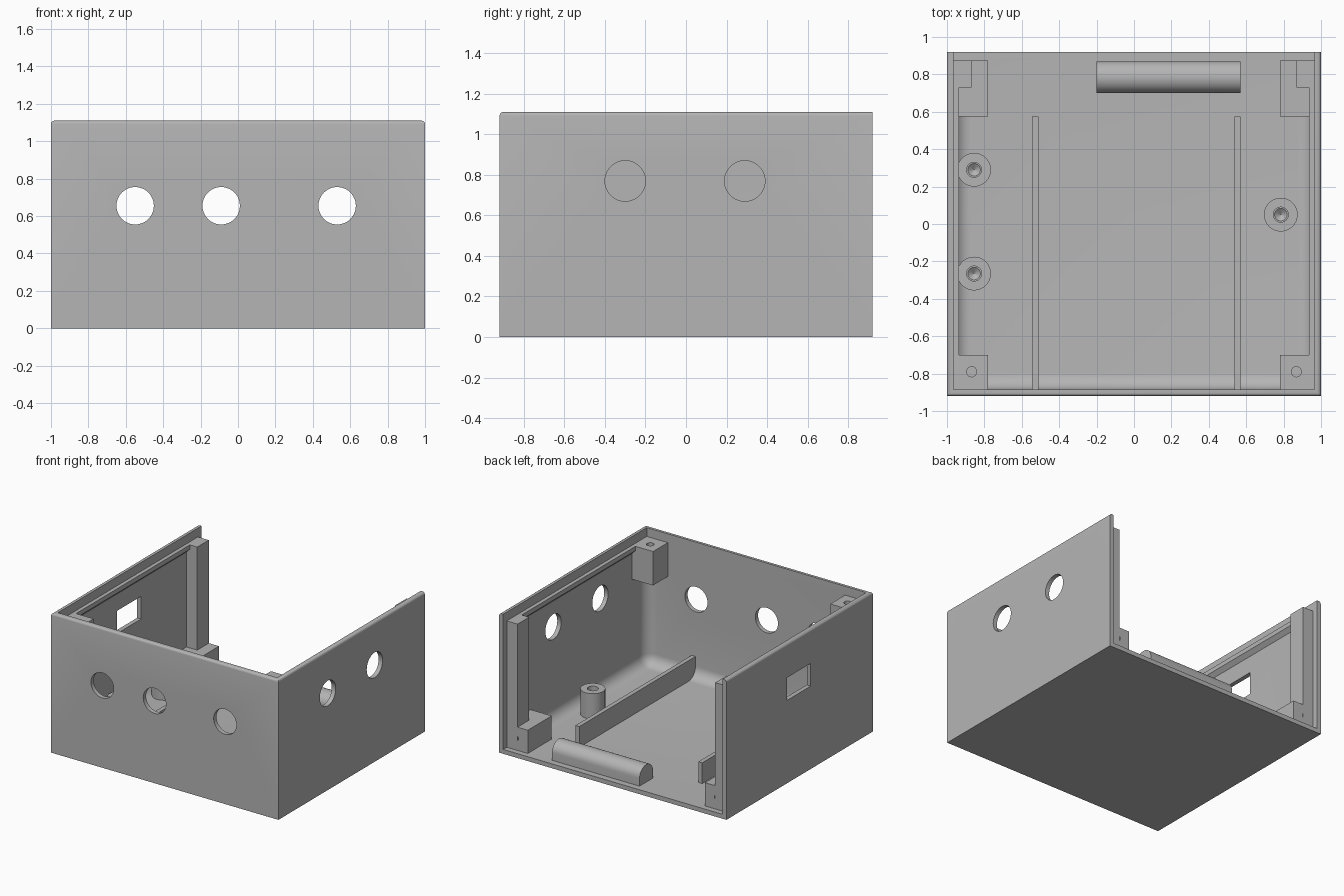
import bpy, bmesh, math
from mathutils import Matrix, Vector

cube = bpy.data.objects.get("Cube")
if cube:
    bpy.data.objects.remove(cube, do_unlink=True)

grey = bpy.data.materials.new("plain grey plastic")
grey.use_nodes = True
tone = (0.46, 0.46, 0.46, 1)
grey.diffuse_color = tone
grey.node_tree.nodes["Principled BSDF"].inputs["Base Color"].default_value = tone

HX, HY, H = 1.0, 0.92, 1.11      # half width, half depth, height
WALL, LEDGE, BACK = 0.035, 1.04, 0.875
IX, IY = HX - WALL, HY - WALL    # inner faces


def finish(name, bm):
    bmesh.ops.recalc_face_normals(bm, faces=bm.faces)
    mesh = bpy.data.meshes.new(name)
    bm.to_mesh(mesh)
    bm.free()
    mesh.materials.append(grey)
    ob = bpy.data.objects.new(name, mesh)
    bpy.context.collection.objects.link(ob)
    return ob


def box(name, x, y, z, radius=0, segments=4, rule=None):
    """Box from min/max pairs; edges accepted by the rule are rounded."""
    bm = bmesh.new()
    bmesh.ops.create_cube(bm, size=1)
    for v in bm.verts:
        v.co = Vector([r[0] if c < 0 else r[1] for c, r in zip(v.co, (x, y, z))])
    if rule:
        edges = [e for e in bm.edges if rule((e.verts[0].co + e.verts[1].co) / 2)]
        bmesh.ops.bevel(bm, geom=edges, offset=radius, segments=segments,
                        profile=0.5, affect='EDGES')
    return finish(name, bm)


def cylinder(name, centre, radius, depth, axis='Z', tip=None, segments=40):
    bm = bmesh.new()
    turn = {'X': Matrix.Rotation(math.pi / 2, 4, 'Y'),
            'Y': Matrix.Rotation(math.pi / 2, 4, 'X'), 'Z': Matrix()}[axis]
    bmesh.ops.create_cone(bm, cap_ends=True, segments=segments,
                          radius1=radius if tip is None else tip, radius2=radius,
                          depth=depth, matrix=Matrix.Translation(centre) @ turn)
    return finish(name, bm)


def prism(name, profile, axis, start, end):
    """Extrude a 2D profile along x or y; the second coordinate is height."""
    bm = bmesh.new()
    verts = [bm.verts.new((start, a, z) if axis == 'X' else (a, start, z))
             for a, z in profile]
    face = bm.faces.new(verts)
    new = bmesh.ops.extrude_face_region(bm, geom=[face])["geom"]
    step = (end - start, 0, 0) if axis == 'X' else (0, end - start, 0)
    bmesh.ops.translate(bm, vec=step,
                        verts=[g for g in new if isinstance(g, bmesh.types.BMVert)])
    return finish(name, bm)


def cut(ob, *cutters):
    bpy.context.view_layer.objects.active = ob
    for c in cutters:
        c.hide_render = True
        mod = ob.modifiers.new("cut", 'BOOLEAN')
        mod.operation, mod.solver, mod.object = 'DIFFERENCE', 'EXACT', c
        bpy.ops.object.modifier_apply(modifier=mod.name)
        bpy.data.objects.remove(c, do_unlink=True)


def smooth(ob):
    bpy.ops.object.select_all(action='DESELECT')
    ob.select_set(True)
    bpy.context.view_layer.objects.active = ob
    bpy.ops.object.shade_smooth_by_angle(angle=math.radians(32))


# Shell: open at the top and back, softened rim, rounded inner corners
shell = box("case_shell", (-HX, HX), (-HY, HY), (0, H), 0.018, 4,
            lambda m: m.z > H - 0.01 and m.y < HY - 0.01)
cavity = box("cavity_cutter", (-IX, IX), (-IY, 1.5), (WALL, 1.5), 0.09, 8,
             lambda m: (m.z < 0.1 and m.y < 1) or (m.y < -0.8 and m.z < 1))
back_rebate = box("back_cutter", (-IX, IX), (BACK, 1.4), (WALL, 1.4))
top_rebate = box("top_cutter", (-IX, IX), (-IY, 1.3), (LEDGE, 1.3))
cut(shell, cavity, back_rebate, top_rebate)

# Round openings in the front and left walls, window in the right wall
for x in (-0.55, -0.09, 0.53):
    cut(shell, cylinder("front_hole", (x, -HY, 0.655), 0.1, 0.3, 'Y', segments=48))
for y in (-0.3, 0.29):
    cut(shell, cylinder("side_hole", (HX, y, 0.77), 0.1, 0.3, 'X', segments=48))
cut(shell, box("window_cutter", (-1.2, -0.9), (-0.14, 0.16), (0.66, 0.84)))
smooth(shell)

for s, side in ((1, "left"), (-1, "right")):
    def span(a, b):
        return tuple(sorted((s * a, s * b)))

    # Cover ledge with sloping underside
    prism(side + "_cover_ledge",
          [(s * 0.975, LEDGE), (s * 0.935, LEDGE), (s * 0.935, 1.005),
           (s * IX, 0.975), (s * 0.975, 0.975)], 'Y', -IY - 0.01, BACK)

    # Front corner screw block
    block = box(side + "_front_screw_block", span(0.78, 0.975),
                (-IY - 0.01, -0.70), (0.77, LEDGE))
    cut(block, cylinder("screw_cutter", (s * 0.868, -0.79, LEDGE), 0.027, 0.3))
    smooth(block)

    # Rear post and low screw block
    box(side + "_rear_post", span(0.87, 0.975), (0.73, BACK), (0.02, LEDGE))
    foot = box(side + "_rear_screw_block", span(0.78, 0.975),
               (0.575, BACK), (0.02, 0.22))
    cut(foot, cylinder("screw_cutter", (s * 0.89, BACK, 0.13), 0.027, 0.24, 'Y'))
    smooth(foot)

# Floor rails
for name, x in (("left_floor_rail", 0.553), ("right_floor_rail", -0.528)):
    box(name, (x - 0.017, x + 0.017), (-IY - 0.01, 0.575), (0.02, 0.2))

# Standoffs with drilled, pointed holes
for i, (x, y) in enumerate([(-0.855, 0.29), (-0.855, -0.265), (0.785, 0.05)]):
    post = cylinder("standoff_%d" % (i + 1), (x, y, 0.128), 0.09, 0.216)
    cut(post, cylinder("drill_cutter", (x, y, 0.2), 0.04, 0.14),
        cylinder("drill_tip_cutter", (x, y, 0.12), 0.04, 0.03, tip=0.001))
    smooth(post)

# Round-topped bar at the back of the floor
arch = [(0.87, 0.02)]
arch += [(0.785 + 0.085 * math.cos(t), 0.095 + 0.08 * math.sin(t))
         for t in (math.pi * k / 16 for k in range(17))]
arch.append((0.70, 0.02))
smooth(prism("rounded_rear_bar", arch, 'X', -0.2, 0.57))
